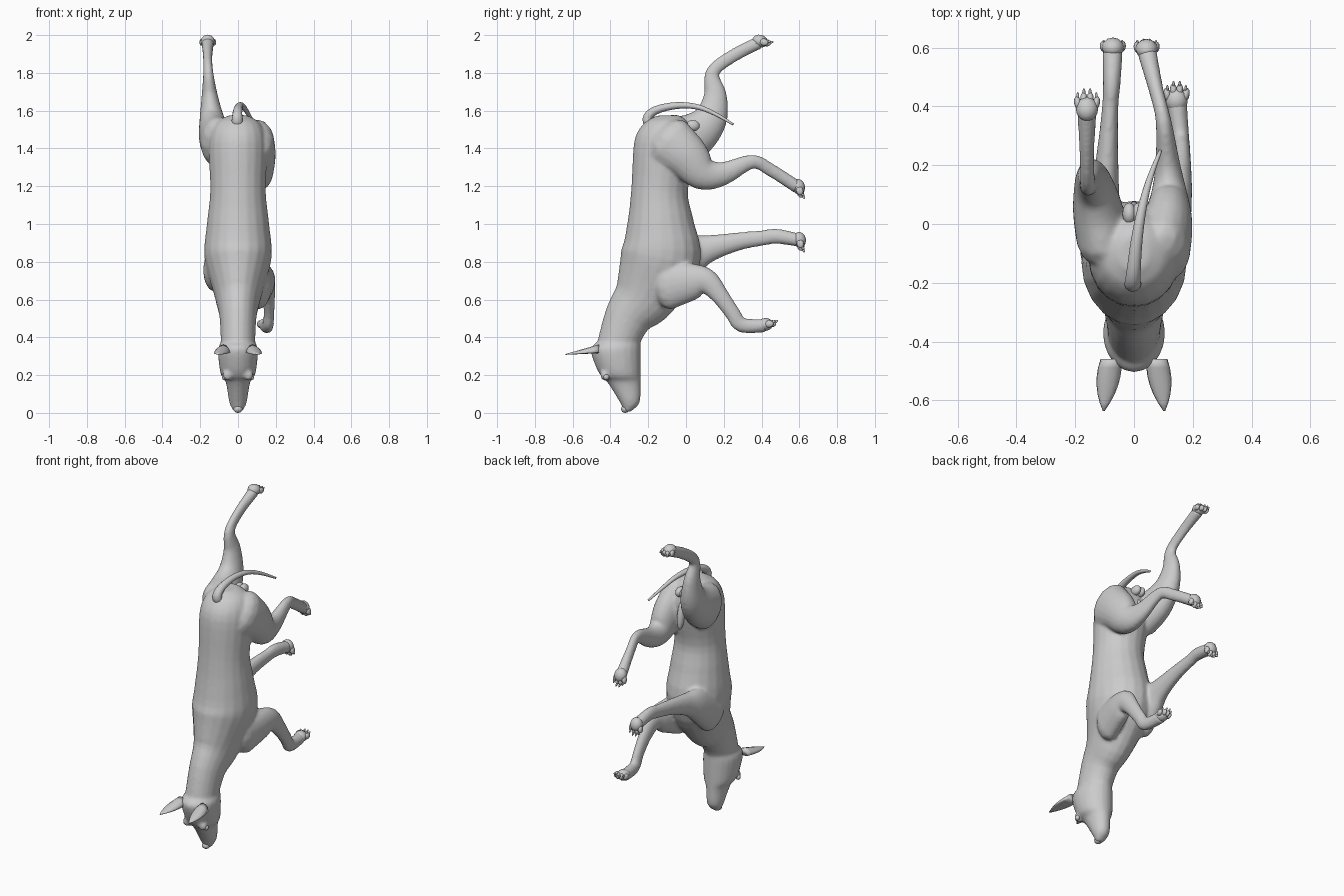
import bpy, bmesh, math
from mathutils import Vector, Matrix

if "Cube" in bpy.data.objects:
    bpy.data.objects.remove(bpy.data.objects["Cube"])


def catmull(a, b, c, d, t):
    return 0.5 * (2*b + (c - a)*t + (2*a - 5*b + 4*c - d)*t*t + (3*b - a - 3*c + d)*t**3)


def bend(a, b, c, t):
    """Smooth value passing a, b, c at t = 0, 0.5, 1."""
    return a*(1 - t)*(1 - 2*t) + 4*b*t*(1 - t) + c*t*(2*t - 1)


def loft(bm, rows, flat=False, sides=20, sub=4):
    """Closed tube through rows of (x, y, z, half_width, half_depth)."""
    pts, n = [], len(rows)
    for i in range(n - 1):
        quad = [rows[max(i-1, 0)], rows[i], rows[i+1], rows[min(i+2, n-1)]]
        pts += [[catmull(*col, k / sub) for col in zip(*quad)] for k in range(sub)]
    pts.append(rows[-1])
    rings = []
    for i, p in enumerate(pts):
        tan = Vector(pts[min(i+1, len(pts)-1)][:3]) - Vector(pts[max(i-1, 0)][:3])
        tan = Vector((0, 0, -1)) if flat else tan.normalized()
        side = (Vector((1, 0, 0)) - tan * tan.x).normalized()
        up = tan.cross(side)
        angles = [2 * math.pi * s / sides for s in range(sides)]
        rings.append([bm.verts.new(Vector(p[:3]) + side*p[3]*math.cos(a) + up*p[4]*math.sin(a))
                      for a in angles])
    for r0, r1 in zip(rings, rings[1:]):
        for s in range(sides):
            bm.faces.new((r0[s-1], r0[s], r1[s], r1[s-1]))
    bm.faces.new(rings[0][::-1])
    bm.faces.new(rings[-1])


def ball(bm, centre, radii, axis=(0, 0, 1)):
    """Ellipsoid whose third radius runs along axis."""
    z = Vector(axis).normalized()
    x = (Vector((1, 0, 0)) - z * z.x).normalized()
    rot = Matrix((x, z.cross(x), z)).transposed().to_4x4()
    bmesh.ops.create_uvsphere(bm, u_segments=12, v_segments=8, radius=1,
                              matrix=Matrix.Translation(centre) @ rot @ Matrix.Diagonal((*radii, 1)))


def finish(bm, name):
    bmesh.ops.recalc_face_normals(bm, faces=bm.faces)
    me = bpy.data.meshes.new(name)
    bm.to_mesh(me)
    bm.free()
    for p in me.polygons:
        p.use_smooth = True
    ob = bpy.data.objects.new(name, me)
    bpy.context.collection.objects.link(ob)
    return ob


def paw(name, wrist, angle):
    """Pad with four toes and claws; toes point along angle, sole is a quarter turn on."""
    a = math.radians(angle)
    d, s = Vector((0, math.cos(a), math.sin(a))), Vector((0, -math.sin(a), math.cos(a)))
    bm = bmesh.new()
    ball(bm, wrist + s*.006, (.038, .034, .042), d)
    for u in (-1.5, -.5, .5, 1.5):
        tip = wrist + Vector((u*.021, 0, 0)) + d*(.042 - .014*abs(u)) + s*.006
        ball(bm, tip, (.0125, .019, .024), d + Vector((u*.12, 0, 0)))
        ball(bm, tip + d*.022 + s*.008, (.005, .007, .014), d + s*.5)
    finish(bm, name)


# Torso and neck: centre y, z, half width, half depth
skin = bmesh.new()
torso = [(-.10, 1.575, .05, .06), (-.10, 1.53, .12, .12), (-.11, 1.42, .155, .165),
         (-.14, 1.18, .147, .15), (-.135, 1.0, .165, .178), (-.135, .82, .178, .213),
         (-.215, .625, .125, .17), (-.31, .50, .097, .125), (-.385, .30, .09, .10)]
loft(skin, [(0, *r) for r in torso])

# Head: level slices of z, back y, half width; the throat side is straight
for_head = [(.38, -.46, .085), (.34, -.505, .105), (.25, -.48, .1), (.195, -.45, .088),
            (.16, -.415, .064), (.055, -.35, .046), (.005, -.325, .022)]
loft(skin, [(0, (b - max(.24, .30 - z))/2, z, w, (-max(.24, .30 - z) - b)/2)
            for z, b, w in for_head], flat=True)
for sx in (-1, 1):
    ball(skin, (sx*.055, -.43, .2), (.027, .025, .03))

# Limbs: shared thickness along the leg, then y, z path, sideways bend and toe angle
hind = [(.092, .14), (.085, .12), (.065, .09), (.043, .062), (.027, .038), (.025, .035), (.034, .034)]
fore = [(.065, .125), (.06, .1), (.046, .068), (.034, .048), (.028, .041), (.03, .04), (.035, .035)]


def limb(name, girth, path, xs, angle):
    rows = [(bend(*xs, i/6), *p, *g) for i, (p, g) in enumerate(zip(path, girth))]
    loft(skin, rows)
    (w, d), start = girth[0], Vector(rows[0][:3])
    ball(skin, start, (w, d, d*.6), Vector(rows[1][:3]) - start)
    paw(name, Vector(rows[-1][:3]), angle)


limb("right_hind_paw", hind, [(-.09, 1.435), (0, 1.36), (.09, 1.268), (.2, 1.268), (.35, 1.33),
                              (.45, 1.285), (.59, 1.195)], (.10, .115, .043), -73)
limb("left_hind_paw", hind, [(-.05, 1.43), (.05, 1.475), (.13, 1.56), (.155, 1.68), (.14, 1.80),
                             (.24, 1.885), (.39, 1.962)], (-.105, -.15, -.16), -14)
limb("right_front_paw", fore, [(-.1, .67), (.03, .695), (.11, .695), (.18, .62), (.245, .53),
                               (.295, .465), (.42, .462)], (.11, .162, .145), 7)
limb("left_front_paw", fore, [(-.09, .75), (.04, .84), (.14, .875), (.28, .908), (.40, .925),
                              (.48, .935), (.595, .915)], (-.12, -.088, -.072), -79)

# Fuse torso, head and limbs into one soft skin
body = finish(skin, "body_skin")
fuse = body.modifiers.new("fuse", 'REMESH')
fuse.mode, fuse.voxel_size, fuse.use_smooth_shade = 'VOXEL', .0095, True
soft = body.modifiers.new("soften", 'SMOOTH')
soft.factor, soft.iterations = .5, 6

# Tail: tapering curve
bm = bmesh.new()
curve = [(-.17, 1.5), (-.205, 1.555), (-.16, 1.602), (-.05, 1.627), (.06, 1.62), (.16, 1.58), (.25, 1.527)]
loft(bm, [(bend(0, .01, .09, i/6), *p, .033 - .0045*i, .03 - .004*i) for i, p in enumerate(curve)], sides=12)
finish(bm, "tail")

# Rounded lumps under the tail
bm = bmesh.new()
for sx in (-1, 1):
    ball(bm, (sx*.016, .035, 1.52), (.024, .038, .03))
ball(bm, (0, .05, 1.38), (.022, .024, .09), (0, .15, -1))
finish(bm, "under_tail_lumps")

# Ears: leaf-shaped half cones with a flat face
for sx, name in ((1, "right_ear"), (-1, "left_ear")):
    bm = bmesh.new()
    rings = []
    for i in range(7):
        t = i / 6
        w, h = bend(.036, .037, .003, t), .04 - .036*t
        rings.append([bm.verts.new((sx*(.078 + .025*t + w*math.cos(a)), -.46 - .177*t,
                                    .322 - .014*t + h*max(math.sin(a), .15*math.sin(a))))
                      for a in [k * math.pi / 6 for k in range(12)]])
    for r0, r1 in zip(rings, rings[1:]):
        for k in range(12):
            bm.faces.new((r0[k-1], r0[k], r1[k], r1[k-1]))
    bm.faces.new(rings[0])
    bm.faces.new(rings[-1])
    finish(bm, name)

# Eyes
bm = bmesh.new()
for sx in (-1, 1):
    ball(bm, (sx*.072, -.422, .19), (.014, .016, .016))
finish(bm, "eyes")

# Nose
bm = bmesh.new()
ball(bm, (0, -.322, .02), (.024, .022, .02))
finish(bm, "nose")
